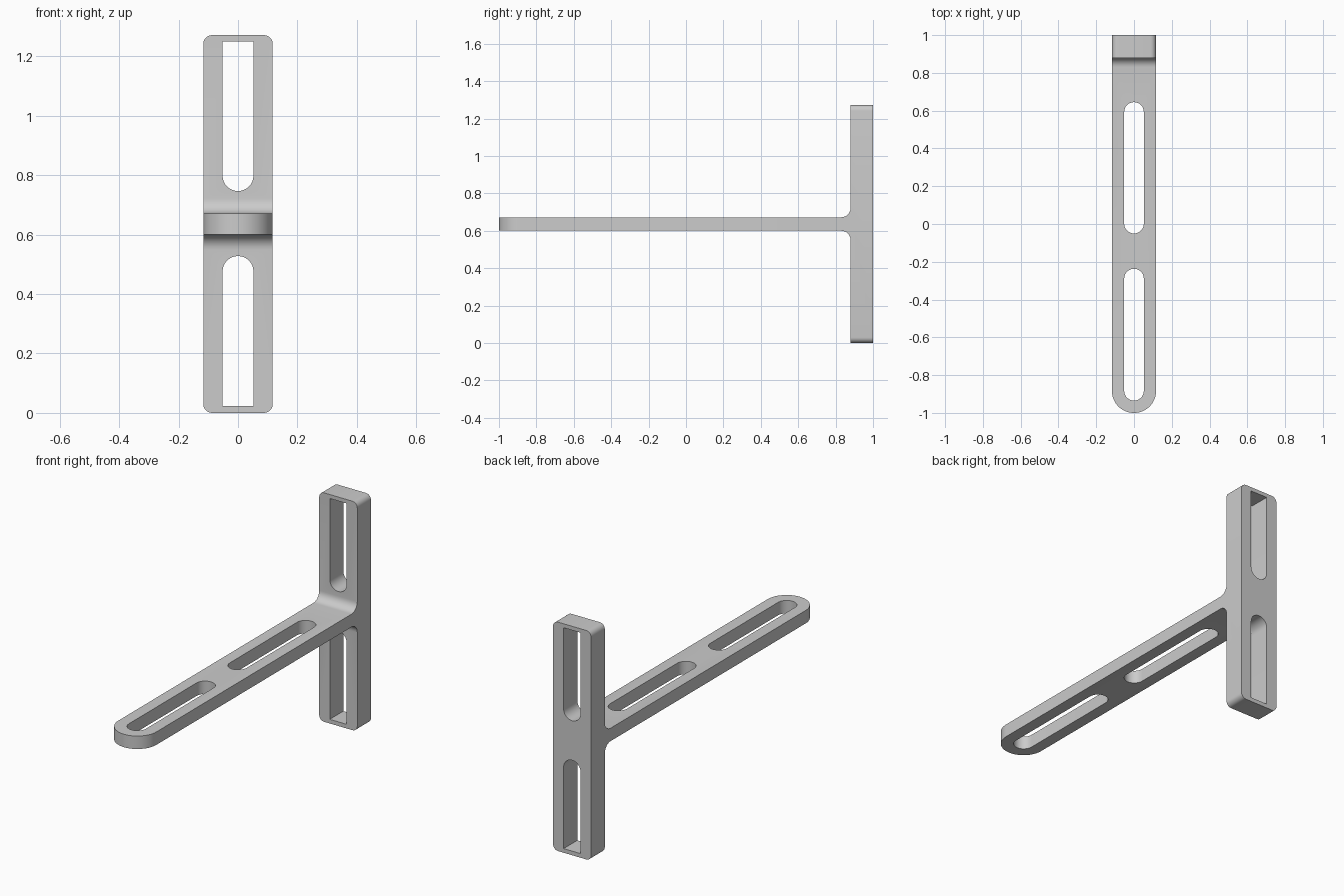
import bpy
import bmesh
import math
from mathutils import Matrix

if "Cube" in bpy.data.objects:
    bpy.data.objects.remove(bpy.data.objects["Cube"], do_unlink=True)

HALF_W, HEIGHT, PLATE_Y = 0.117, 1.272, 0.88
ARM_LOW, ARM_HIGH = 0.6, 0.672
SLOT_R = 0.052

grey = bpy.data.materials.new("plain grey")
grey.use_nodes = True
colour = (0.6, 0.6, 0.6, 1)
grey.diffuse_color = colour
grey.node_tree.nodes["Principled BSDF"].inputs["Base Color"].default_value = colour


def extrude_outline(bm, points, vector):
    face = bm.faces.new([bm.verts.new(p) for p in points])
    moved = bmesh.ops.extrude_face_region(bm, geom=[face])["geom"]
    verts = [v for v in moved if isinstance(v, bmesh.types.BMVert)]
    bmesh.ops.translate(bm, verts=verts, vec=vector)
    bmesh.ops.recalc_face_normals(bm, faces=bm.faces[:])


def make_object(name, bm):
    mesh = bpy.data.meshes.new(name)
    bm.to_mesh(mesh)
    bm.free()
    mesh.materials.append(grey)
    obj = bpy.data.objects.new(name, mesh)
    bpy.context.collection.objects.link(obj)
    return obj


def round_edges(bm, test, radius, segments):
    edges = [e for e in bm.edges if test(*(v.co for v in e.verts))]
    bmesh.ops.bevel(bm, geom=edges, offset=radius, segments=segments,
                    profile=0.5, affect='EDGES')


def slot_cutter(start, end, round_start, round_end, upright):
    """Slot along one axis; each end is either square or a half circle."""
    outline = []
    for tip, sign, rounded in ((end, 1, round_end), (start, -1, round_start)):
        if rounded:
            for i in range(17):
                a = math.pi * i / 16
                outline.append((sign * SLOT_R * math.cos(a),
                                tip - sign * SLOT_R + sign * SLOT_R * math.sin(a), 0))
        else:
            outline += [(sign * SLOT_R, tip, 0), (-sign * SLOT_R, tip, 0)]
    bm = bmesh.new()
    extrude_outline(bm, outline, (0, 0, 0.4))
    if upright:
        place = Matrix.Translation((0, 1.2, 0)) @ Matrix.Rotation(math.pi / 2, 4, 'X')
    else:
        place = Matrix.Translation((0, 0, 0.45))
    bm.transform(place)
    cutter = make_object("slot_cutter", bm)
    cutter.hide_render = True
    return cutter


# T-shaped body: upright plate with a horizontal arm
bm = bmesh.new()
profile = [(PLATE_Y, 0), (1, 0), (1, HEIGHT), (PLATE_Y, HEIGHT),
           (PLATE_Y, ARM_HIGH), (-1, ARM_HIGH), (-1, ARM_LOW), (PLATE_Y, ARM_LOW)]
extrude_outline(bm, [(-HALF_W, y, z) for y, z in profile], (2 * HALF_W, 0, 0))

# Fillets where the arm meets the plate
round_edges(bm, lambda a, b: abs(a.x - b.x) > 0.1 and
            all(abs(p.y - PLATE_Y) < 0.001 and 0.5 < p.z < 0.8 for p in (a, b)), 0.05, 8)
# Round arm tip
round_edges(bm, lambda a, b: a.y < -0.99 and b.y < -0.99 and abs(a.z - b.z) > 0.05,
            HALF_W - 0.0005, 14)
# Softened plate corners
round_edges(bm, lambda a, b: abs(a.y - b.y) > 0.1 and abs(a.z - b.z) < 0.001 and
            (max(a.z, b.z) < 0.001 or min(a.z, b.z) > HEIGHT - 0.001), 0.03, 6)
bracket = make_object("slotted_bracket", bm)

# Two slots in the arm, two in the plate
cutters = [slot_cutter(-0.935, -0.237, True, True, False),
           slot_cutter(-0.05, 0.645, True, True, False),
           slot_cutter(0.023, 0.528, False, True, True),
           slot_cutter(0.747, 1.25, True, False, True)]
bpy.context.view_layer.objects.active = bracket
for cutter in cutters:
    cut = bracket.modifiers.new("slot", 'BOOLEAN')
    cut.operation = 'DIFFERENCE'
    cut.solver = 'EXACT'
    cut.object = cutter
    bpy.ops.object.modifier_apply(modifier=cut.name)
    bpy.data.objects.remove(cutter, do_unlink=True)

bpy.ops.object.select_all(action='DESELECT')
bracket.select_set(True)
bpy.ops.object.shade_smooth_by_angle(angle=math.radians(30))
